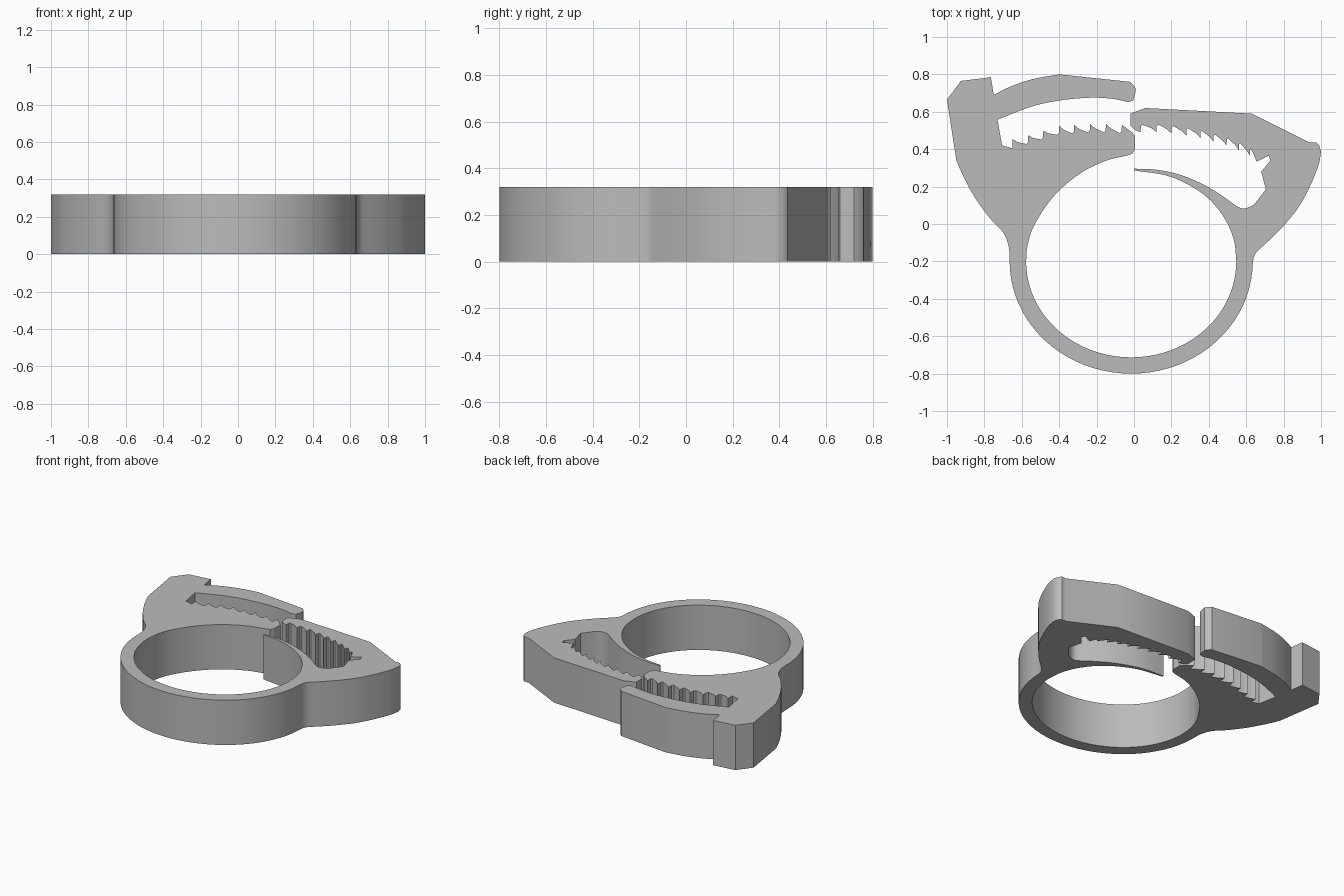
import bpy
import bmesh
import math
from mathutils import Vector

default_cube = bpy.data.objects.get("Cube")
if default_cube:
    bpy.data.objects.remove(default_cube, do_unlink=True)

THICKNESS = 0.32
RING_CENTRE = Vector((-0.015, -0.2))


def smooth_path(points, steps=5):
    """Smooth curve running through every given point."""
    pts = [Vector(p) for p in points]
    pts = [2 * pts[0] - pts[1]] + pts + [2 * pts[-1] - pts[-2]]
    path = []
    for a, b, c, d in zip(pts, pts[1:], pts[2:], pts[3:]):
        for i in range(steps):
            t = i / steps
            path.append(0.5 * (2 * b + (c - a) * t
                               + (2 * a - 5 * b + 4 * c - d) * t * t
                               + (3 * b - a - 3 * c + d) * t ** 3))
    return path + [pts[-2]]


def half_ring(radius_x, radius_y, start, end, steps=40):
    """Arc around the ring centre, between two angles."""
    angles = [start + (end - start) * i / steps for i in range(steps + 1)]
    return [RING_CENTRE + Vector((radius_x * math.cos(a), radius_y * math.sin(a)))
            for a in angles]


def ratchet(tips, depth):
    """Saw teeth: each tip slopes to a root just before the next tip."""
    path = []
    for tip, following in zip(tips, tips[1:]):
        tip, following = Vector(tip), Vector(following)
        run = following - tip
        path += [tip, tip + run * 0.3 + Vector((0, depth * 0.5)),
                 following - run * 0.13 + Vector((0, depth)),
                 following - run * 0.02 + Vector((0, depth * 0.8))]
    return path + [Vector(tips[-1])]


def corners(*points):
    return [Vector(p) for p in points]


def extrude_outline(name, outline, height, material):
    """Solid plate from a closed outline, skipping repeated points."""
    clean = [p for i, p in enumerate(outline) if (p - outline[i - 1]).length > 0.001]
    bm = bmesh.new()
    face = bm.faces.new([bm.verts.new((p.x, p.y, 0)) for p in clean])
    result = bmesh.ops.extrude_face_region(bm, geom=[face], use_keep_orig=True)
    top = [v for v in result["geom"] if isinstance(v, bmesh.types.BMVert)]
    bmesh.ops.translate(bm, verts=top, vec=(0, 0, height))
    bmesh.ops.recalc_face_normals(bm, faces=bm.faces)
    mesh = bpy.data.meshes.new(name)
    bm.to_mesh(mesh)
    bm.free()
    mesh.materials.append(material)
    obj = bpy.data.objects.new(name, mesh)
    bpy.context.collection.objects.link(obj)
    bpy.ops.object.select_all(action="DESELECT")
    obj.select_set(True)
    bpy.context.view_layer.objects.active = obj
    bpy.ops.object.shade_smooth_by_angle(angle=math.radians(30))
    return obj


grey = bpy.data.materials.new("grey plastic")
grey.use_nodes = True
grey.diffuse_color = (0.5, 0.5, 0.5, 1)
grey.node_tree.nodes["Principled BSDF"].inputs["Base Color"].default_value = grey.diffuse_color

# Left shoulder, thumb grip and upper finger
left_jaw = smooth_path([(-0.665, -0.2), (-0.67, -0.12), (-0.7, -0.045), (-0.77, 0.03),
                        (-0.85, 0.14), (-0.91, 0.25), (-0.95, 0.34)])
left_jaw += corners((-1, 0.665), (-0.925, 0.765), (-0.765, 0.785), (-0.75, 0.69))
left_jaw += smooth_path([(-0.75, 0.69), (-0.66, 0.735), (-0.54, 0.775), (-0.4, 0.8)])
left_jaw += corners((-0.02, 0.76), (0, 0.74), (0.01, 0.72), (0.005, 0.69),
                    (-0.005, 0.66), (-0.03, 0.652))
left_jaw += smooth_path([(-0.03, 0.652), (-0.12, 0.67), (-0.24, 0.675),
                         (-0.4, 0.66), (-0.55, 0.627), (-0.73, 0.558)])

# Left teeth and rounded lip
left_jaw += corners((-0.705, 0.42), (-0.65, 0.405))
left_jaw += ratchet([(-0.65, 0.455), (-0.565, 0.475), (-0.485, 0.5), (-0.4, 0.525),
                     (-0.32, 0.53), (-0.235, 0.535), (-0.15, 0.535), (-0.065, 0.53)], -0.045)
left_jaw += corners((-0.01, 0.49), (0.005, 0.47), (0.005, 0.4), (-0.01, 0.375))

# Bore of the ring and thin sealing tongue
bore = smooth_path([(-0.03, 0.368), (-0.16, 0.335), (-0.3, 0.262), (-0.43, 0.147),
                    (-0.53, 0), (-0.568, -0.11), (-0.577, -0.2)])
bore += half_ring(0.562, 0.513, math.pi, 2 * math.pi)
bore += smooth_path([(0.547, -0.2), (0.535, -0.09), (0.49, 0.02), (0.41, 0.125),
                     (0.3, 0.205), (0.17, 0.26), (0, 0.286)])
tongue = smooth_path([(0, 0.296), (0.12, 0.29), (0.24, 0.265), (0.37, 0.212), (0.48, 0.145),
                      (0.555, 0.092), (0.595, 0.084), (0.64, 0.102)])

# Pocket, right teeth and pointed right jaw
right_jaw = corners((0.705, 0.185), (0.68, 0.28), (0.73, 0.34), (0.72, 0.365))
right_jaw += ratchet([(0.655, 0.333), (0.62, 0.365), (0.56, 0.395), (0.495, 0.42),
                      (0.425, 0.44), (0.355, 0.46), (0.28, 0.473), (0.2, 0.485),
                      (0.12, 0.492), (0.035, 0.49)][::1], 0.04)
right_jaw += corners((0.01, 0.5), (-0.02, 0.525), (-0.02, 0.59), (0.06, 0.62),
                     (0.63, 0.59), (0.94, 0.435), (0.975, 0.435), (0.99, 0.42))
right_jaw += smooth_path([(1, 0.385), (0.985, 0.31), (0.94, 0.2), (0.88, 0.09),
                          (0.8, -0.01), (0.72, -0.09), (0.66, -0.145),
                          (0.642, -0.175), (0.636, -0.2)])

# Outside of the ring closes the outline
ring_outside = half_ring(0.65, 0.6, 2 * math.pi, math.pi)

extrude_outline("hose_clamp", left_jaw + bore + tongue + right_jaw + ring_outside,
                THICKNESS, grey)
